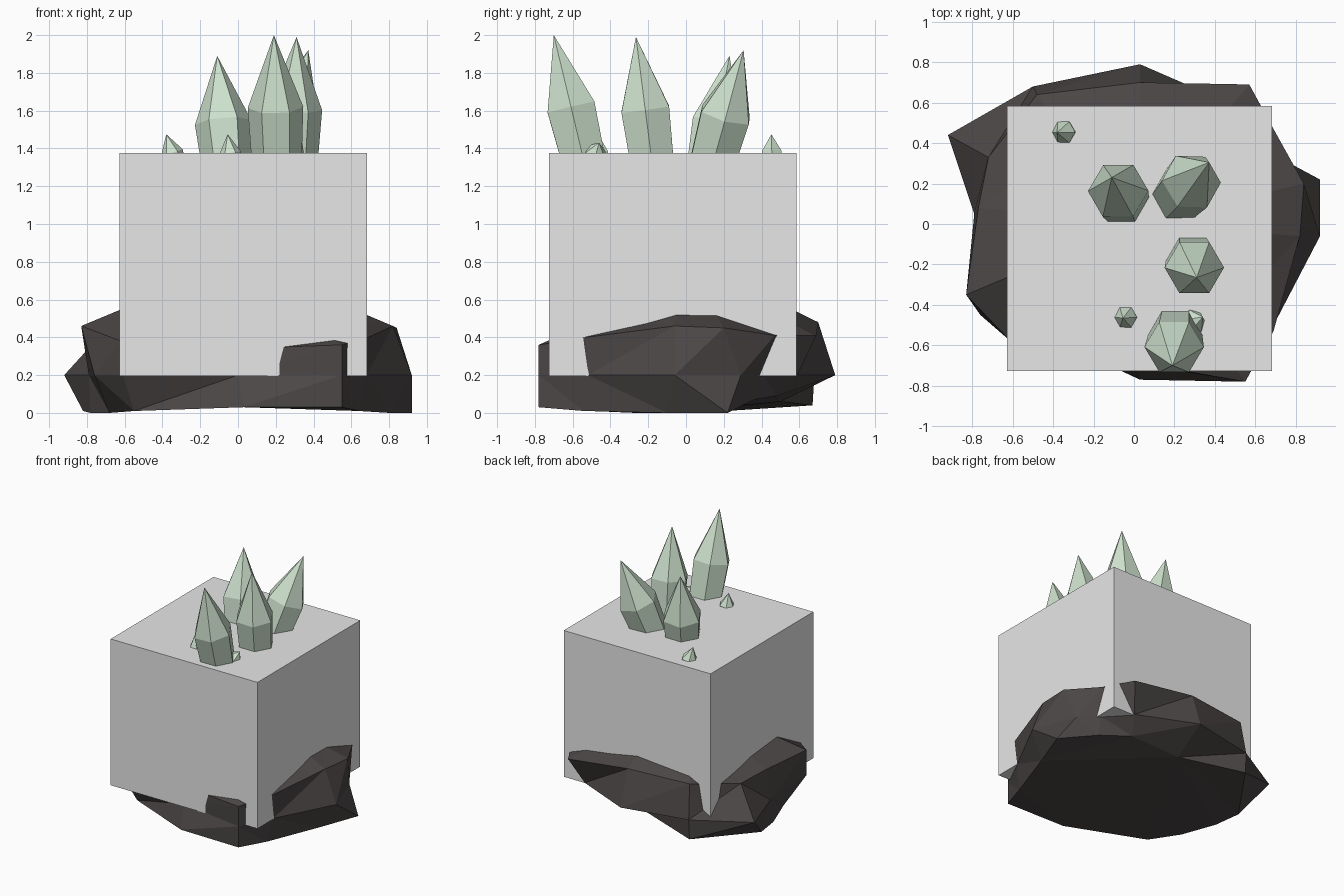
import bpy, bmesh, math
from mathutils import Vector

cube = bpy.data.objects.get("Cube")
if cube:
    bpy.data.objects.remove(cube, do_unlink=True)


def material(name, rgb):
    mat = bpy.data.materials.new(name)
    mat.use_nodes = True
    mat.diffuse_color = (*rgb, 1)
    mat.node_tree.nodes["Principled BSDF"].inputs["Base Color"].default_value = (*rgb, 1)
    return mat


def finish(bm, name, mat):
    bmesh.ops.recalc_face_normals(bm, faces=bm.faces)
    mesh = bpy.data.meshes.new(name)
    bm.to_mesh(mesh)
    bm.free()
    mesh.materials.append(mat)
    obj = bpy.data.objects.new(name, mesh)
    bpy.context.collection.objects.link(obj)
    return obj


def loft(name, rings, mat):
    """Skin a stack of equal rings and cap both ends."""
    bm = bmesh.new()
    loops = [[bm.verts.new(p) for p in ring] for ring in rings]
    for low, high in zip(loops, loops[1:]):
        for i in range(len(low)):
            j = (i + 1) % len(low)
            bm.faces.new((low[i], low[j], high[j], high[i]))
    bm.faces.new(loops[0])
    bm.faces.new(loops[-1])
    bmesh.ops.triangulate(bm, faces=bm.faces)
    return finish(bm, name, mat)


rock_mat = material("dark rock", (0.07, 0.062, 0.06))
block_mat = material("light grey", (0.8, 0.8, 0.8))
crystal_mat = material("pale green", (0.61, 0.75, 0.61))

# Rock base: foot, waist and shoulder outlines, counter-clockwise from the left side
foot = [
    (.8, -.1, 0), (.92, .22, 0), (.64, .36, .07), (.42, .48, .09), (0, .5, .06),
    (-.5, .67, .04), (-.82, .21, .01), (-.78, 0, 0), (-.68, -.27, 0),
    (-.55, -.5, .01), (.03, -.77, .03), (.55, -.78, .03), (.64, -.54, .01)]
waist = [(x, y, .2) for x, y in (
    (.92, -.06), (.79, .29), (.66, .41), (.49, .59), (.03, .79),
    (-.5, .68), (-.92, .44), (-.79, .05), (-.76, -.45),
    (-.61, -.58), (0, -.69), (.55, -.78), (.68, -.52))]
shoulder = [
    (.82, -.06, .46), (.84, .2, .45), (.69, .47, .41), (.57, .69, .41), (.03, .7, .48),
    (-.48, .64, .47), (-.72, .33, .42), (-.77, .08, .45), (-.83, -.35, .46),
    (-.62, -.57, .38), (-.02, -.68, .34), (.55, -.78, .36), (.69, -.53, .4)]
crown = [(x * .74, y * .74, z + .09) for x, y, z in shoulder]
loft("rock_base", [foot, waist, shoulder, crown], rock_mat)

# Square block sunk into the rock
bm = bmesh.new()
bmesh.ops.create_cube(bm, size=1)
bmesh.ops.scale(bm, vec=(1.31, 1.31, 1.18), verts=bm.verts)
bmesh.ops.translate(bm, vec=(.027, -.071, .786), verts=bm.verts)
finish(bm, "block", block_mat)


def crystal(name, base, tip, radius, collar):
    """Six-sided leaning prism that widens to a collar and ends in an off-centre point."""
    base, tip = Vector(base), Vector(tip)
    mid = base.lerp(tip, collar)
    tilt = Vector((0, 0, 1)).rotation_difference(tip - base)
    bm = bmesh.new()
    rings = []
    for centre, r in ((base, radius * .9), (mid, radius)):
        ring = []
        for k in range(6):
            a = k * math.pi / 3
            ring.append(bm.verts.new(centre + tilt @ Vector((math.cos(a) * r, math.sin(a) * r, 0))))
        rings.append(ring)
    low, high = rings
    point = bm.verts.new(tip)
    bm.faces.new(low)
    for i in range(6):
        j = (i + 1) % 6
        bm.faces.new((low[i], low[j], high[j], high[i]))
        bm.faces.new((high[i], high[j], point))
    finish(bm, name, crystal_mat)


# Large crystals
crystal("front_crystal", (.205, -.54, 1.33), (.19, -.70, 2), .147, .43)
crystal("right_crystal", (.29, -.18, 1.33), (.31, -.265, 1.99), .147, .42)
crystal("back_crystal", (.22, .14, 1.33), (.372, .305, 1.92), .15, .42)
crystal("left_crystal", (-.06, .125, 1.33), (-.11, .23, 1.89), .15, .37)

# Small shards
crystal("corner_shard", (-.335, .455, 1.33), (-.38, .452, 1.475), .06, .33)
crystal("front_shard", (-.035, -.46, 1.33), (-.055, -.465, 1.475), .057, .33)
crystal("side_shard", (.28, -.49, 1.35), (.34, -.46, 1.43), .06, .4)
